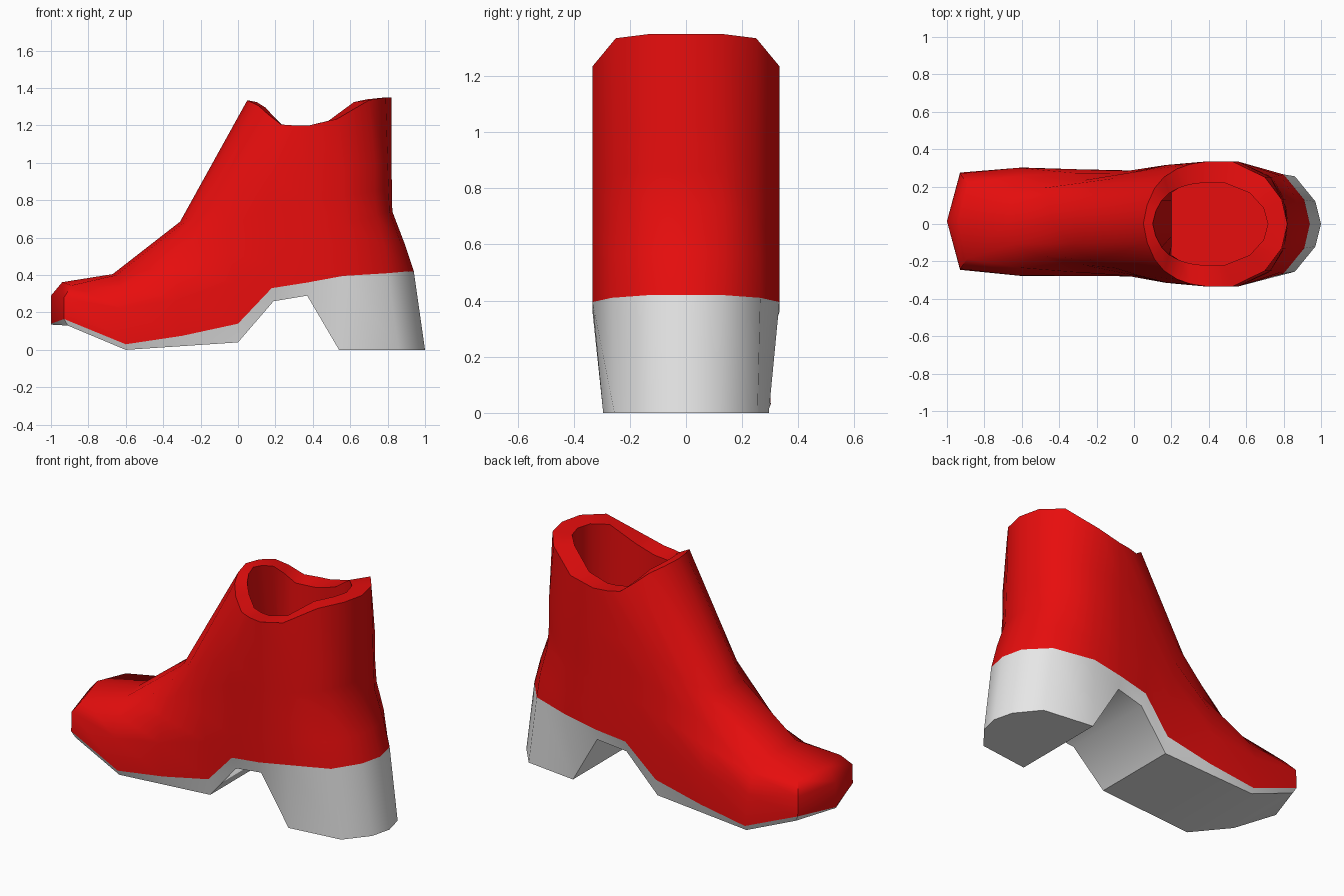
import bpy
import math

cube = bpy.data.objects.get("Cube")
if cube:
    bpy.data.objects.remove(cube, do_unlink=True)


def material(name, colour):
    mat = bpy.data.materials.new(name)
    mat.use_nodes = True
    mat.diffuse_color = colour
    mat.node_tree.nodes["Principled BSDF"].inputs["Base Color"].default_value = colour
    return mat


def full_ring(half):
    """Mirror a toe-to-heel half outline into a closed ring; the forefoot leans slightly to +y."""
    def lean(x):
        return 0.015 * min(1, max(0, 0.2 - x))
    left = [(x, y + lean(x), z) for x, y, z in half]
    right = [(x, -y + lean(x), z) for x, y, z in half[-2:0:-1]]
    return left + right


def ladder(start, count, flip):
    """Faces crossing a ring from side to side."""
    faces = []
    for j in range(count // 2):
        loop = [j, (count - j) % count, count - j - 1, j + 1]
        loop = [start + v for v in dict.fromkeys(loop)]
        faces.append(loop[::-1] if flip else loop)
    return faces


def loft(name, halves, mat, angle, cap_bottom=False, cap_top=False):
    rings = [full_ring(h) for h in halves]
    n = len(rings[0])
    faces = []
    for r in range(len(rings) - 1):
        for j in range(n):
            k = (j + 1) % n
            a, b = r * n, (r + 1) * n
            faces.append((a + j, b + j, b + k, a + k))
    if cap_bottom:
        faces += ladder(0, n, True)
    if cap_top:
        faces += ladder((len(rings) - 1) * n, n, False)
    mesh = bpy.data.meshes.new(name)
    mesh.from_pydata([p for ring in rings for p in ring], [], faces)
    mesh.materials.append(mat)
    obj = bpy.data.objects.new(name, mesh)
    bpy.context.collection.objects.link(obj)
    bpy.ops.object.select_all(action="DESELECT")
    obj.select_set(True)
    bpy.context.view_layer.objects.active = obj
    bpy.ops.object.shade_smooth_by_angle(angle=math.radians(angle))
    return obj


red = material("red leather", (0.8, 0.004, 0.004, 1))
grey = material("pale grey sole", (0.8, 0.8, 0.8, 1))

# Half outlines from toe to heel, listed from the ground upward
tread = [(-1, 0, .135), (-.91, .25, .13), (-.6, .275, 0), (-.3, .27, .02),
         (0, .265, .04), (.19, .29, .26), (.37, .31, .29), (.54, .295, 0),
         (.86, .255, 0), (.97, .12, 0), (1, 0, 0)]
welt = [(-1, 0, .14), (-.93, .26, .165), (-.6, .29, .03), (-.3, .285, .075),
        (0, .283, .14), (.18, .315, .33), (.37, .333, .36), (.56, .333, .395),
        (.8, .265, .41), (.91, .13, .42), (.94, 0, .42)]
toe_wall = [(-1, 0, .29), (-.93, .255, .28), (-.62, .288, .22), (-.32, .285, .27),
            (-.02, .283, .36), (.17, .315, .46), (.37, .333, .5), (.56, .333, .53),
            (.78, .26, .56), (.87, .13, .57), (.89, 0, .57)]
toe_crown = [(-.94, 0, .362), (-.89, .2, .345), (-.62, .245, .33), (-.32, .265, .42),
             (-.04, .28, .52), (.16, .31, .6), (.37, .333, .64), (.56, .333, .67),
             (.74, .25, .72), (.81, .13, .74), (.825, 0, .74)]
vamp = [(-.67, 0, .405), (-.65, .12, .4), (-.5, .18, .43), (-.28, .225, .53),
        (-.04, .27, .66), (.15, .31, .76), (.37, .333, .8), (.56, .333, .82),
        (.73, .25, .85), (.805, .13, .86), (.823, 0, .86)]
instep = [(-.31, 0, .685), (-.29, .11, .68), (-.2, .2, .72), (-.1, .24, .78),
          (.03, .28, .86), (.18, .315, .93), (.37, .333, .95), (.56, .333, .97),
          (.73, .25, 1), (.8, .13, 1.02), (.82, 0, 1.02)]
rim = [(.05, 0, 1.335), (.07, .1, 1.325), (.11, .19, 1.305), (.16, .25, 1.26),
       (.23, .295, 1.205), (.3, .32, 1.2), (.38, .333, 1.2), (.53, .333, 1.235),
       (.7, .25, 1.335), (.79, .13, 1.35), (.82, 0, 1.35)]

# Hollow shaft: inset rim, then straight down to a flat floor
lining = [(.1 + (x - .05) * .8, y * .66, z - .01) for x, y, z in rim]
floor = [(max(x, .2), y, .45) for x, y, z in lining]

loft("sole_and_heel", [tread, welt], grey, 45, cap_bottom=True)
loft("boot_upper", [welt, toe_wall, toe_crown, vamp, instep, rim, lining, floor],
     red, 50, cap_top=True)
